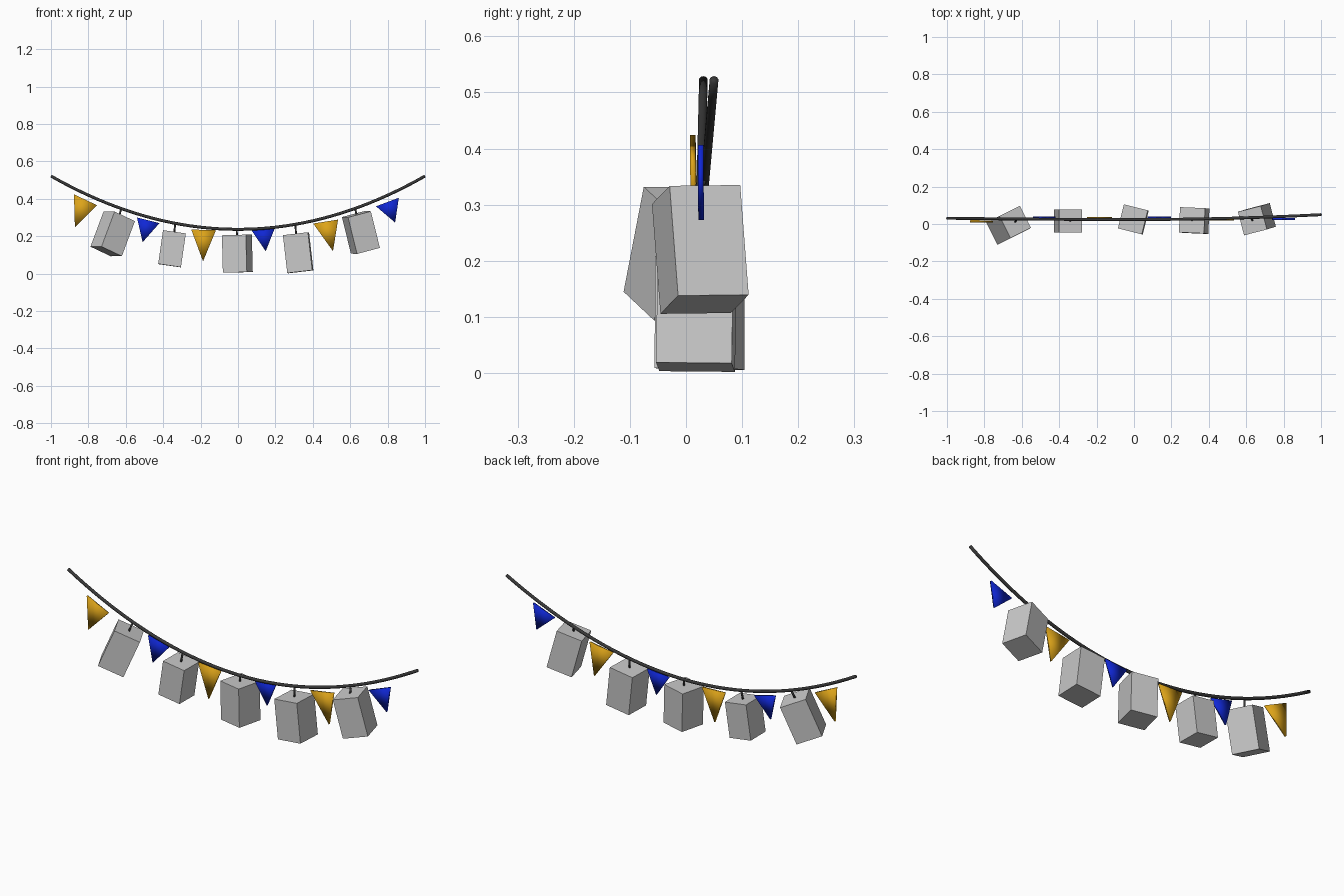
import bpy, bmesh, math
from mathutils import Vector

if "Cube" in bpy.data.objects:
    bpy.data.objects.remove(bpy.data.objects["Cube"])


def material(name, rgb):
    m = bpy.data.materials.new(name)
    m.diffuse_color = (*rgb, 1)
    m.use_nodes = True
    m.node_tree.nodes["Principled BSDF"].inputs["Base Color"].default_value = m.diffuse_color
    return m


GREY = material("lantern_grey", (0.58, 0.58, 0.58))
GOLD = material("flag_gold", (0.72, 0.37, 0.01))
BLUE = material("flag_blue", (0.005, 0.02, 0.66))
DARK = material("cord_dark", (0.04, 0.04, 0.04))


def rope_point(x):
    y = 0.024 + (0.026 if x > 0 else 0.007) * x * x
    return Vector((x, y, 0.237 + 0.285 * x * x))


def mesh_object(name, verts, faces, mat, smooth=False):
    me = bpy.data.meshes.new(name)
    me.from_pydata([tuple(v) for v in verts], [], faces)
    bm = bmesh.new()
    bm.from_mesh(me)
    bmesh.ops.recalc_face_normals(bm, faces=bm.faces)
    for f in bm.faces:
        f.smooth = smooth
    bm.to_mesh(me)
    bm.free()
    me.materials.append(mat)
    ob = bpy.data.objects.new(name, me)
    bpy.context.collection.objects.link(ob)
    return ob


def tube(name, points, radius, mat, sides=10):
    # sweep a round section along a path
    verts, faces = [], []
    n = len(points)
    for i, p in enumerate(points):
        t = (points[min(i + 1, n - 1)] - points[max(i - 1, 0)]).normalized()
        a = t.cross(Vector((0, 1, 0))).normalized()
        b = t.cross(a)
        for k in range(sides):
            ang = 2 * math.pi * k / sides
            verts.append(p + radius * (a * math.cos(ang) + b * math.sin(ang)))
    for i in range(n - 1):
        for k in range(sides):
            j = (k + 1) % sides
            faces.append((i * sides + k, i * sides + j, (i + 1) * sides + j, (i + 1) * sides + k))
    faces += [tuple(range(sides)), tuple(range((n - 1) * sides, n * sides))]
    return mesh_object(name, verts, faces, mat, True)


# sagging rope
tube("rope", [rope_point(-1 + i / 20) for i in range(41)], 0.008, DARK)

# lanterns: top centre, upward axis, yaw in degrees, width, height
lanterns = [
    ((-0.635, 0.011, 0.306), (0.070, 0.036, 0.187), 26.6, 0.132, 0.203),
    ((-0.340, 0.017, 0.223), (0.026, 0.002, 0.180), 0, 0.123, 0.182),
    ((-0.006, 0.025, 0.207), (-0.005, 0.001, 0.200), -14, 0.132, 0.200),
    ((0.310, 0.020, 0.213), (-0.023, 0.003, 0.200), -2.5, 0.135, 0.204),
    ((0.633, 0.018, 0.318), (-0.048, -0.015, 0.195), 14.5, 0.130, 0.202),
]
for i, (top, up, yaw, width, height) in enumerate(lanterns, 1):
    top, w = Vector(top), Vector(up).normalized()
    a = math.radians(yaw)
    u = Vector((math.cos(a), math.sin(a), 0))
    u.z = -(u.x * w.x + u.y * w.y) / w.z
    u.normalize()
    v = w.cross(u)
    h = width / 2
    ring = [u * h * sx + v * h * sy for sx, sy in ((-1, -1), (1, -1), (1, 1), (-1, 1))]
    verts = [top + r for r in ring] + [top - w * height + r for r in ring]
    faces = [(0, 1, 2, 3), (4, 5, 6, 7)] + [(k, (k + 1) % 4, (k + 1) % 4 + 4, k + 4) for k in range(4)]
    mesh_object(f"lantern_{i}", verts, faces, GREY)
    # short hanger from the lantern up to the rope
    end = rope_point(top.x + w.x * 0.03)
    tube(f"hanger_{i}", [top - w * 0.004, end], 0.005, DARK, 8)

# pennants: two top corners and tip in (x, z), top y, tip y
flags = [
    ((-0.877, 0.424), (-0.754, 0.366), (-0.872, 0.248), 0.012, 0.017),
    ((-0.540, 0.300), (-0.420, 0.270), (-0.510, 0.168), 0.035, 0.030),
    ((-0.250, 0.236), (-0.118, 0.232), (-0.187, 0.066), 0.033, 0.028),
    ((0.072, 0.232), (0.197, 0.243), (0.148, 0.120), 0.035, 0.030),
    ((0.402, 0.268), (0.535, 0.289), (0.508, 0.120), 0.025, 0.027),
    ((0.738, 0.360), (0.860, 0.406), (0.840, 0.273), 0.026, 0.027),
]
for i, (p, q, tip, y_top, y_tip) in enumerate(flags):
    pts = [(p, y_top), (q, y_top), (tip, y_tip)]
    verts = [(c[0], y + s, c[1]) for s in (-0.005, 0.005) for c, y in pts]
    faces = [(0, 1, 2), (3, 4, 5), (0, 1, 4, 3), (1, 2, 5, 4), (2, 0, 3, 5)]
    mesh_object(f"pennant_{i + 1}", verts, faces, BLUE if i % 2 else GOLD, True)
